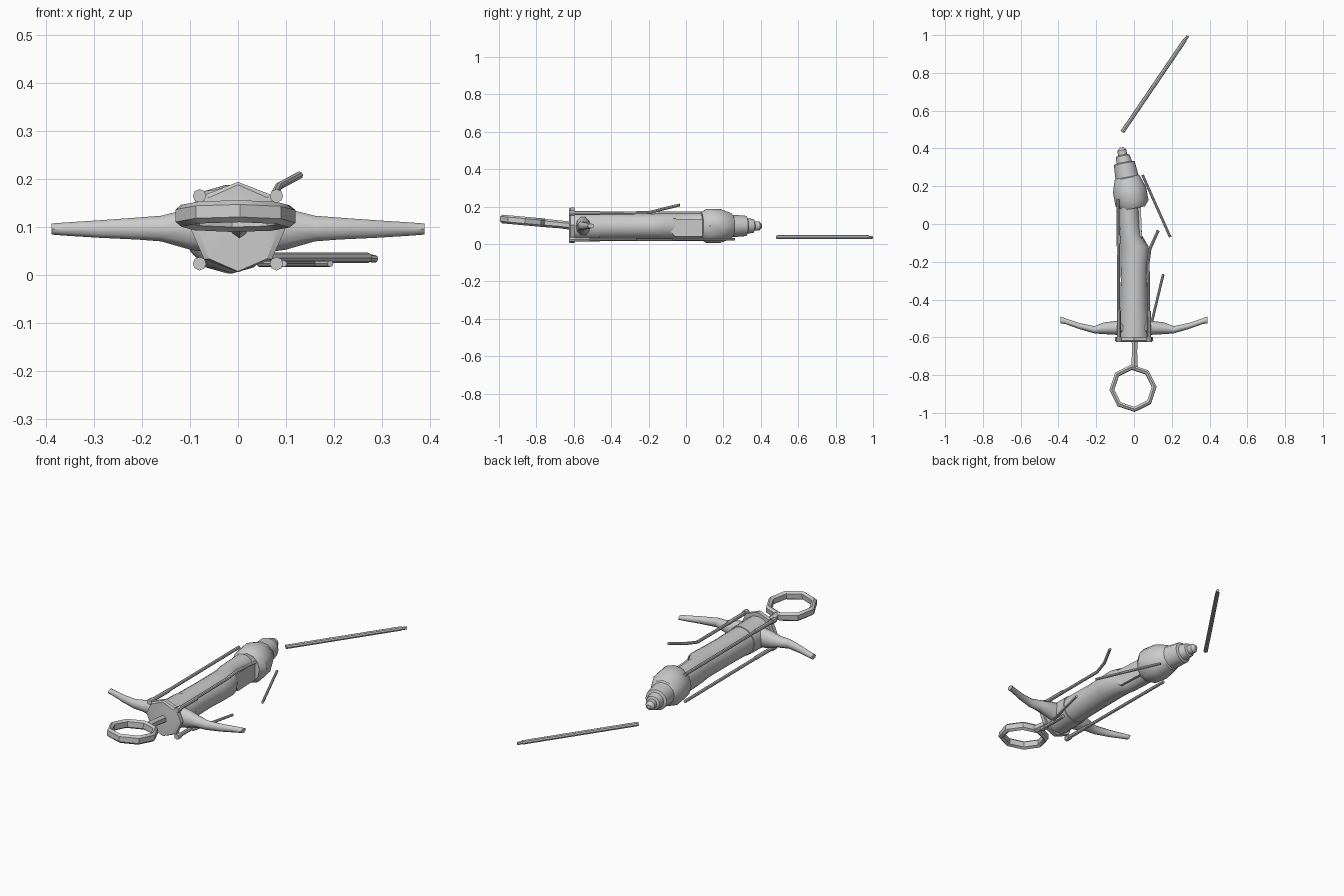
import bpy, bmesh, math
from mathutils import Vector, Matrix

cube = bpy.data.objects.get("Cube")
if cube:
    bpy.data.objects.remove(cube, do_unlink=True)

grey = bpy.data.materials.new("plain grey")
grey.use_nodes = True
tone = (0.6, 0.6, 0.6, 1)
grey.diffuse_color = tone
grey.node_tree.nodes["Principled BSDF"].inputs["Base Color"].default_value = tone


def finish(name, bm, angle=40):
    bmesh.ops.recalc_face_normals(bm, faces=bm.faces)
    mesh = bpy.data.meshes.new(name)
    bm.to_mesh(mesh)
    bm.free()
    mesh.materials.append(grey)
    ob = bpy.data.objects.new(name, mesh)
    bpy.context.collection.objects.link(ob)
    bpy.ops.object.select_all(action='DESELECT')
    ob.select_set(True)
    bpy.context.view_layer.objects.active = ob
    bpy.ops.object.shade_smooth_by_angle(angle=math.radians(angle))
    return ob


def skin(name, rings, closed=False, angle=40):
    """Join equal rings of points into one surface, capped unless closed."""
    bm = bmesh.new()
    loops = [[bm.verts.new(p) for p in ring] for ring in rings]
    n = len(loops[0])
    pairs = list(zip(loops, loops[1:]))
    if closed:
        pairs.append((loops[-1], loops[0]))
    else:
        bm.faces.new(loops[0])
        bm.faces.new(loops[-1])
    for a, b in pairs:
        for i in range(n):
            j = (i + 1) % n
            bm.faces.new((a[i], a[j], b[j], b[i]))
    return finish(name, bm, angle)


def loft_y(name, sections, sides, angle=40):
    """Sections hold y, centre x, centre z, half width, half height."""
    rings = []
    for y, cx, cz, rx, rz in sections:
        turns = [math.tau * i / sides for i in range(sides)]
        rings.append([(cx + rx * math.sin(t), y, cz + rz * math.cos(t)) for t in turns])
    return skin(name, rings, angle=angle)


def rod(name, points, radius, sides=8):
    """Straight or bent bar through the points."""
    pts = [Vector(p) for p in points]
    rings = []
    for i, p in enumerate(pts):
        d = (pts[min(i + 1, len(pts) - 1)] - pts[max(i - 1, 0)]).normalized()
        u = d.cross(Vector((0, 0, 1))).normalized()
        v = u.cross(d)
        rings.append([p + radius * (u * math.cos(math.tau * k / sides)
                                    + v * math.sin(math.tau * k / sides))
                      for k in range(sides)])
    return skin(name, rings)


# Grip with the scooped left side
loft_y("grip", [
    (-0.61, 0, 0.095, 0.075, 0.073), (-0.45, 0, 0.095, 0.073, 0.071),
    (-0.3, 0, 0.095, 0.07, 0.069), (-0.2, 0.002, 0.095, 0.073, 0.069),
    (-0.12, 0.003, 0.096, 0.075, 0.069), (-0.05, -0.02, 0.096, 0.056, 0.069),
    (0.05, -0.026, 0.096, 0.056, 0.069), (0.14, -0.026, 0.096, 0.056, 0.069)], 16, 50)

# Collar and its end plate
loft_y("collar", [(-0.61, 0, 0.094, 0.08, 0.077), (-0.46, 0, 0.094, 0.077, 0.075)], 16)
loft_y("end_plate", [(-0.625, 0, 0.098, 0.085, 0.09), (-0.618, 0, 0.1, 0.1, 0.094),
                     (-0.597, 0, 0.1, 0.1, 0.094)], 8, 30)

# Stepped head, turned a little off the grip axis
head = loft_y("head", [
    (-0.08, 0, 0.096, 0.065, 0.075), (-0.05, 0, 0.096, 0.089, 0.092),
    (0.02, 0, 0.096, 0.089, 0.092), (0.085, 0, 0.096, 0.068, 0.068),
    (0.09, 0, 0.096, 0.062, 0.06), (0.165, 0, 0.096, 0.056, 0.054),
    (0.17, 0, 0.096, 0.042, 0.042), (0.205, 0, 0.096, 0.036, 0.036),
    (0.21, 0, 0.096, 0.024, 0.025), (0.235, 0, 0.096, 0.024, 0.024),
    (0.25, 0, 0.096, 0.01, 0.01)], 12, 35)
head.data.transform(Matrix.Translation((-0.02, 0.16, 0)) @ Matrix.Rotation(math.radians(11), 4, 'Z'))

# Torn shell along the scoop
skin("scoop_shell", [[(0.045, -0.11, 0.1), (0.03, -0.07, 0.135), (0.02, 0.12, 0.13),
                      (0.02, 0.12, 0.04), (0.03, -0.06, 0.04)],
                     [(0.06, -0.11, 0.1), (0.042, -0.07, 0.135), (0.035, 0.12, 0.13),
                      (0.035, 0.12, 0.04), (0.042, -0.06, 0.04)]])

# Guard arms: x, centre y, centre z, half depth, half height
ARM = [(0.05, -0.55, 0.095, 0.042, 0.052), (0.1, -0.55, 0.096, 0.036, 0.045),
       (0.16, -0.552, 0.097, 0.031, 0.028), (0.21, -0.56, 0.097, 0.019, 0.024),
       (0.29, -0.54, 0.096, 0.016, 0.019), (0.365, -0.514, 0.096, 0.015, 0.014),
       (0.388, -0.508, 0.096, 0.018, 0.012)]
for side, label in ((1, "left"), (-1, "right")):
    skin(label + "_guard_arm",
         [[(side * x, y + ry * math.cos(math.tau * k / 10), z + rz * math.sin(math.tau * k / 10))
           for k in range(10)] for x, y, z, ry, rz in ARM])

# Eight-sided pommel ring and its stem, both tipped up at the front
tilt = Matrix.Translation((-0.005, -0.87, 0.123)) @ Matrix.Rotation(-0.09, 4, 'X')
SECTION = [(0.125, -0.013), (0.125, 0.013), (0.113, 0.023), (0.1, 0.014),
           (0.1, -0.014), (0.113, -0.023)]
ring = skin("pommel_ring", [[(r * math.cos(a), r * math.sin(a), z) for r, z in SECTION]
            for a in (math.radians(45 * i + 4) for i in range(8))], closed=True, angle=30)
ring.data.transform(tilt)
loft_y("pommel_stem", [(-0.76, 0.003, 0.112, 0.02, 0.022), (-0.68, 0.003, 0.105, 0.016, 0.021),
                       (-0.6, 0.003, 0.096, 0.018, 0.022)], 6)

# Rods along the grip, whole on the right, broken on the left
for z, label in ((0.165, "upper"), (0.024, "lower")):
    rod(label + "_right_rod", [(-0.08, -0.615, z), (-0.085, 0.13, z)], 0.008)
    for x in (-0.08, 0.08):
        rod(label + "_rod_socket", [(x, -0.625, z), (x, -0.597, z)], 0.014)
        rod(label + "_rod_sleeve", [(x, -0.6, z), (x, -0.46, z)], 0.01)
rod("bent_upper_rod", [(0.078, -0.6, 0.165), (0.075, -0.2, 0.167),
                       (0.085, -0.13, 0.185), (0.128, -0.035, 0.208)], 0.008)
rod("broken_lower_rod", [(0.095, -0.515, 0.024), (0.155, -0.265, 0.024)], 0.007)
rod("loose_rod", [(0.045, 0.26, 0.024), (0.192, -0.07, 0.024)], 0.007)

# Blade piece lying behind, with a slanted tip
rod("blade_piece", [(-0.062, 0.487, 0.036), (0.27, 0.975, 0.036)], 0.011)
rod("blade_tip", [(0.268, 0.972, 0.036), (0.285, 0.995, 0.034)], 0.008)
